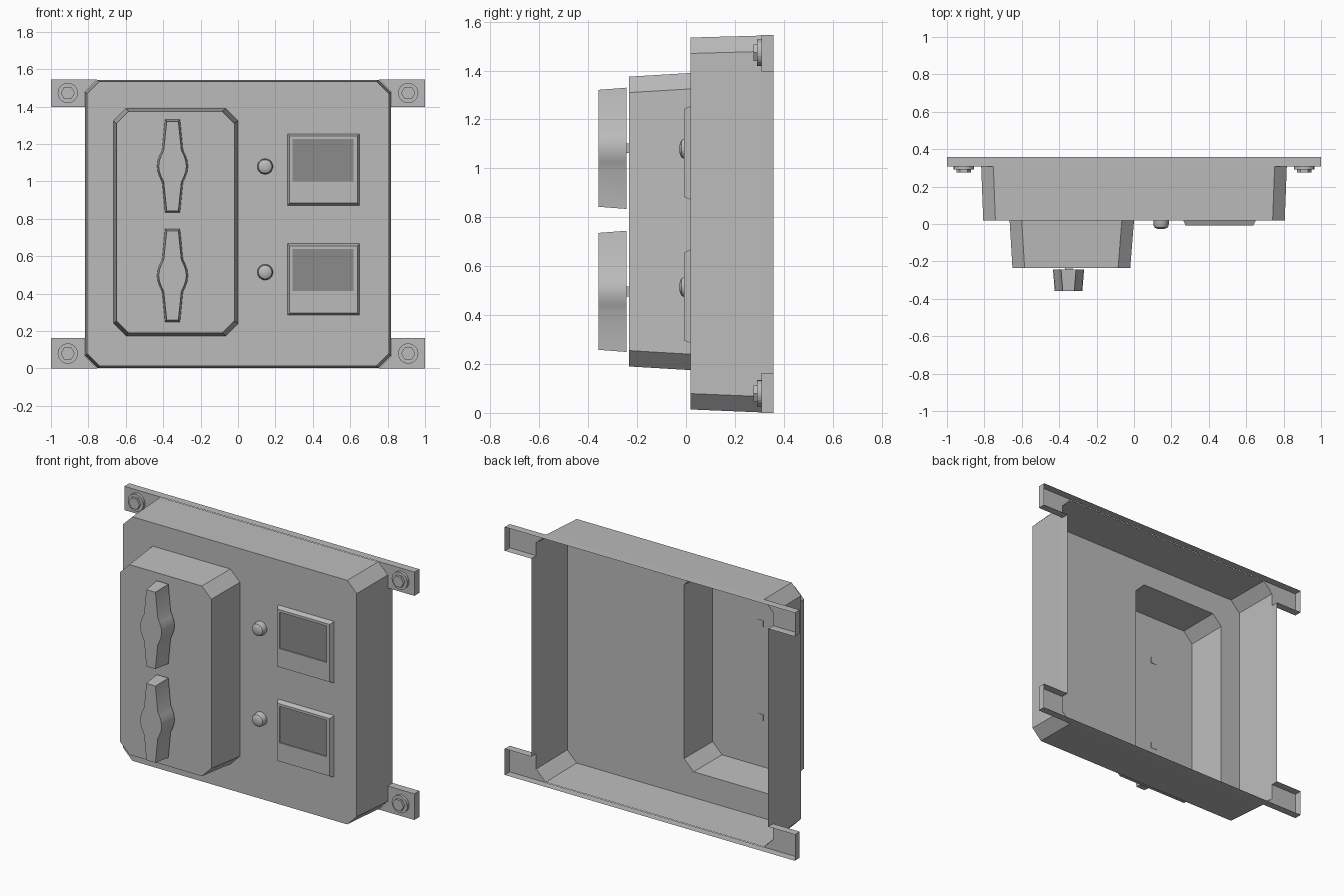
import bpy
from math import cos, sin, tau, radians

if "Cube" in bpy.data.objects:
    bpy.data.objects.remove(bpy.data.objects["Cube"])


def material(name, value):
    m = bpy.data.materials.new(name)
    m.use_nodes = True
    colour = (value, value, value, 1)
    m.diffuse_color = colour
    m.node_tree.nodes["Principled BSDF"].inputs["Base Color"].default_value = colour
    return m


GREY = material("light grey", 0.5)
DARK = material("dark grey glass", 0.26)


def add_mesh(name, verts, faces, smooth=False):
    mesh = bpy.data.meshes.new(name)
    mesh.from_pydata(verts, [], faces)
    mesh.materials.append(GREY)
    mesh.materials.append(DARK)
    obj = bpy.data.objects.new(name, mesh)
    bpy.context.collection.objects.link(obj)
    if smooth:
        bpy.ops.object.select_all(action="DESELECT")
        obj.select_set(True)
        bpy.context.view_layer.objects.active = obj
        bpy.ops.object.shade_smooth_by_angle(angle=radians(30))
    return obj


def loft(name, rings, front=True, back=False, smooth=False):
    """Join (y, outline) rings from back to front; outlines run anticlockwise."""
    n = len(rings[0][1])
    verts = [(x, y, z) for y, outline in rings for x, z in outline]
    faces = []
    for r in range(len(rings) - 1):
        a, b = r * n, (r + 1) * n
        for i in range(n):
            j = (i + 1) % n
            faces.append((a + i, a + j, b + j, b + i))
    if back:
        faces.append(tuple(reversed(range(n))))
    if front:
        faces.append(tuple(range(len(verts) - n, len(verts))))
    return add_mesh(name, verts, faces, smooth)


def rect(x0, x1, z0, z1):
    return [(x0, z0), (x1, z0), (x1, z1), (x0, z1)]


def octagon(x0, x1, z0, z1, c):
    return [(x0 + c, z0), (x1 - c, z0), (x1, z0 + c), (x1, z1 - c),
            (x1 - c, z1), (x0 + c, z1), (x0, z1 - c), (x0, z0 + c)]


def circle(cx, cz, r, n):
    return [(cx + r * cos(tau * i / n), cz + r * sin(tau * i / n)) for i in range(n)]


BACK, TAB, PLATE, COVER = 0.357, 0.308, 0.018, -0.234
TOP, SIDE, CUT = 1.545, 0.817, 0.065
TAB_LOW, TAB_HIGH = 0.163, 1.397

# Hollow housing with a front plate, opening into the raised cover
cover_base = octagon(-0.665, 0, 0.175, 1.39, CUT)
cover_front = octagon(-0.65, -0.02, 0.19, 1.375, CUT)
loft("housing", [(TAB, octagon(-SIDE, SIDE, 0.002, TOP - 0.002, CUT)),
                 (PLATE, octagon(-0.806, 0.806, 0.014, 1.535, CUT)),
                 (PLATE, cover_base)], front=False)
loft("raised_cover", [(PLATE, cover_base), (COVER, cover_front)])

# Back rim that widens into the four mounting tabs
half = [(1, 0), (1, TAB_LOW), (SIDE, TAB_LOW), (SIDE, TAB_HIGH), (1, TAB_HIGH), (1, TOP)]
rim = half + [(-x, z) for x, z in reversed(half)]
loft("back_rim", [(BACK, rim), (TAB, rim)], front=False)

# Tab faces and their hex bolts
for side, sx in (("left", 1), ("right", -1)):
    for level, top in (("lower", False), ("upper", True)):
        depth = TOP - TAB_HIGH if top else TAB_LOW
        shape = [(SIDE - CUT, 0), (1, 0), (1, depth), (SIDE, depth), (SIDE, CUT)]
        pts = [(sx * x, TAB, TOP - z if top else z) for x, z in shape]
        if (sx < 0) != top:
            pts.reverse()
        add_mesh(f"{side}_{level}_tab", pts, [tuple(range(len(pts)))])
        cx, cz = sx * 0.91, 1.473 if top else 0.08
        washer, head = circle(cx, cz, 0.054, 24), circle(cx, cz, 0.038, 6)
        loft(f"{side}_{level}_washer", [(TAB, washer), (0.291, washer)])
        loft(f"{side}_{level}_bolt", [(0.291, head), (0.276, head)])


# Turning handle outline: slim tapered grip with a rounded middle
def handle(cz, inset):
    quarter = [(0.083, 0), (0.079, 0.03), (0.069, 0.058), (0.056, 0.085), (0.04, 0.248)]
    q = [(x - inset, max(0, z - inset) if z > 0.2 else z) for x, z in quarter]
    right = [(x, -z) for x, z in reversed(q[1:])] + q
    return [(-0.35 + x, cz + z) for x, z in right] + \
           [(-0.35 - x, cz + z) for x, z in reversed(right)]


for level, cz, zm in (("lower", 0.497, 0.285), ("upper", 1.082, 0.872)):
    # Handle on a square stem
    loft(f"{level}_handle", [(-0.243, handle(cz, 0)), (-0.358, handle(cz, 0.009))],
         back=True, smooth=True)
    stem = rect(-0.37, -0.33, cz - 0.02, cz + 0.02)
    loft(f"{level}_stem", [(-0.232, stem), (-0.244, stem)], back=True)

    # Domed push button
    zb = cz + (0.018 if level == "lower" else -0.002)
    dome = [(PLATE, 0.042), (-0.01, 0.04), (-0.018, 0.036), (-0.024, 0.025), (-0.027, 0.012)]
    loft(f"{level}_button", [(y, circle(0.145, zb, r, 24)) for y, r in dome], smooth=True)

    # Meter frame with a sunken dark window
    window = rect(0.291, 0.617, zm + 0.128, zm + 0.355)
    meter = loft(f"{level}_meter", [
        (PLATE, rect(0.264, 0.65, zm, zm + 0.383)),
        (-0.009, rect(0.276, 0.638, zm + 0.012, zm + 0.371)),
        (-0.009, window), (-0.002, window)])
    meter.data.polygons[-1].material_index = 1
